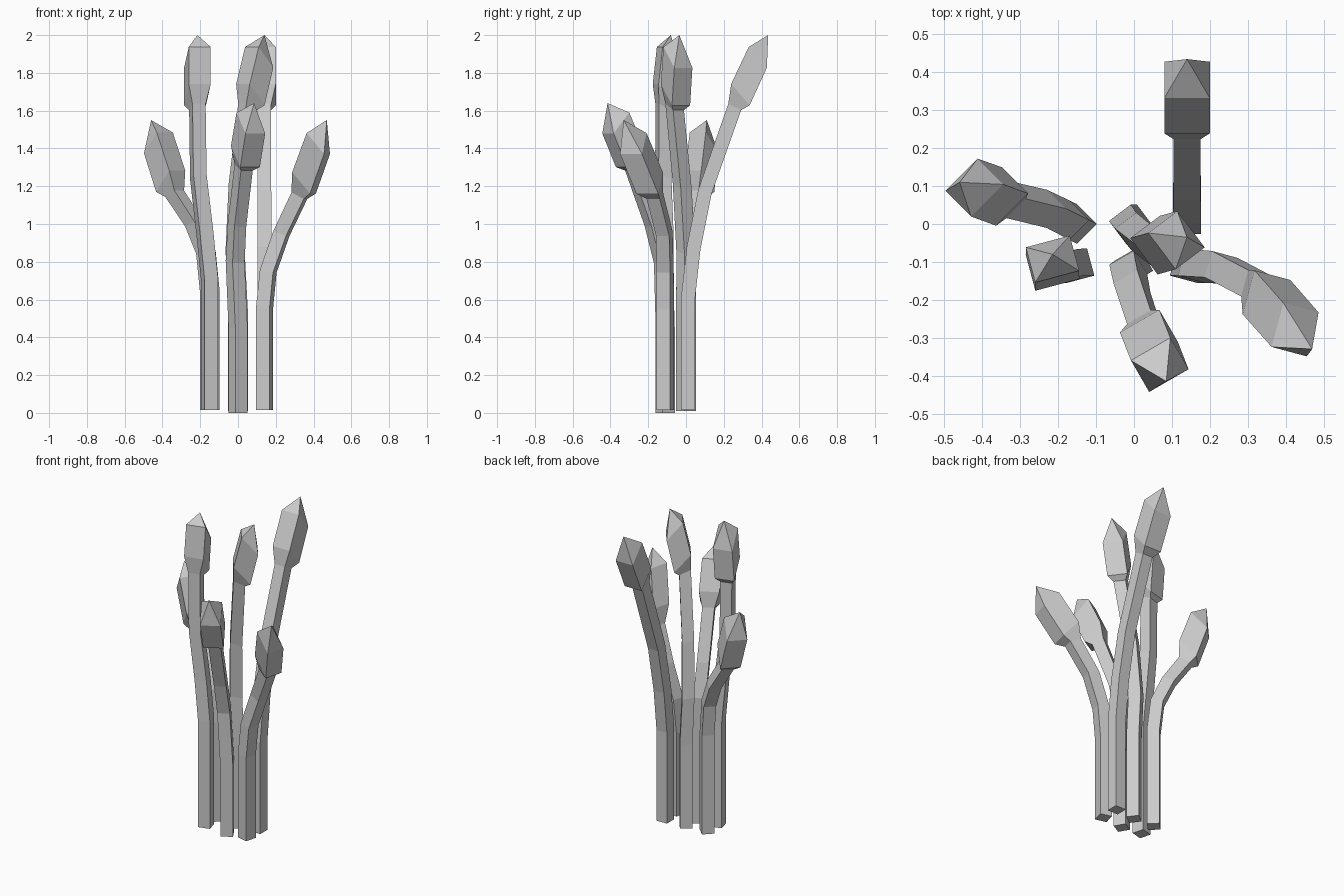
import bpy, bmesh, math
from mathutils import Vector

if "Cube" in bpy.data.objects:
    bpy.data.objects.remove(bpy.data.objects["Cube"])

# ring half-width across, half-depth along the lean, downhill slope of the cut
STEM = [(.037, .037, 0), (.037, .037, .05), (.037, .036, .2), (.036, .035, .35), (.036, .034, .5)]
BUD = [(.17, .06, .049, 1.15), (.69, .06, .048, 1.15)]   # first value: position from neck to tip


def ring(bm, c, az, w, d, slope):
    u = Vector((math.cos(az), math.sin(az), -slope))     # lean direction, tilted down
    v = Vector((-math.sin(az), math.cos(az), 0))
    return [bm.verts.new(c + u * d * a + v * w * b) for a, b in ((1, 1), (-1, 1), (-1, -1), (1, -1))]


def stalk(name, az, path):
    bm = bmesh.new()
    az = math.radians(az)
    pts = [Vector(p) for p in path]
    neck, tip = pts[-2], pts[-1]
    rings = [ring(bm, p, az, *s) for p, s in zip(pts[:-1], STEM)]
    rings += [ring(bm, neck.lerp(tip, t), az, w, d, s) for t, w, d, s in BUD]
    bm.faces.new(rings[0][::-1])
    for lo, hi in zip(rings, rings[1:]):
        for i in range(4):
            j = (i + 1) % 4
            bm.faces.new((lo[i], lo[j], hi[j], hi[i]))
    # pointed bud tip
    t = bm.verts.new(tip)
    for i in range(4):
        bm.faces.new((rings[-1][i], rings[-1][(i + 1) % 4], t))
    bmesh.ops.recalc_face_normals(bm, faces=bm.faces)
    me = bpy.data.meshes.new(name)
    bm.to_mesh(me)
    bm.free()
    bpy.context.collection.objects.link(bpy.data.objects.new(name, me))


# tall stalks
stalk("back_stalk", 90, [(.14, .01, .015), (.14, .01, .6), (.14, .04, .87), (.14, .1, 1.17),
                         (.14, .258, 1.62), (.14, .435, 2)])
stalk("middle_stalk", 37, [(0, 0, .01), (0, 0, .55), (-.015, 0, .85), (0, -.02, 1.2),
                           (.05, -.06, 1.62), (.14, -.035, 2)])
stalk("front_left_stalk", 105, [(-.15, -.11, .015), (-.15, -.11, .7), (-.175, -.11, .95), (-.21, -.12, 1.25),
                                (-.215, -.12, 1.62), (-.215, -.08, 2)])
# short outward stalks
stalk("front_stalk", -60, [(0, -.11, 0), (0, -.11, .45), (-.015, -.12, .8), (-.005, -.17, 1.0),
                           (.03, -.275, 1.3), (.085, -.415, 1.64)])
stalk("left_stalk", 135, [(-.15, 0, .015), (-.15, 0, .65), (-.17, .01, .85), (-.23, .04, 1.0),
                          (-.335, .065, 1.16), (-.46, .11, 1.55)])
stalk("right_stalk", -15, [(.14, -.11, .015), (.14, -.11, .55), (.16, -.11, .75), (.23, -.115, .95),
                           (.325, -.165, 1.15), (.47, -.33, 1.55)])
